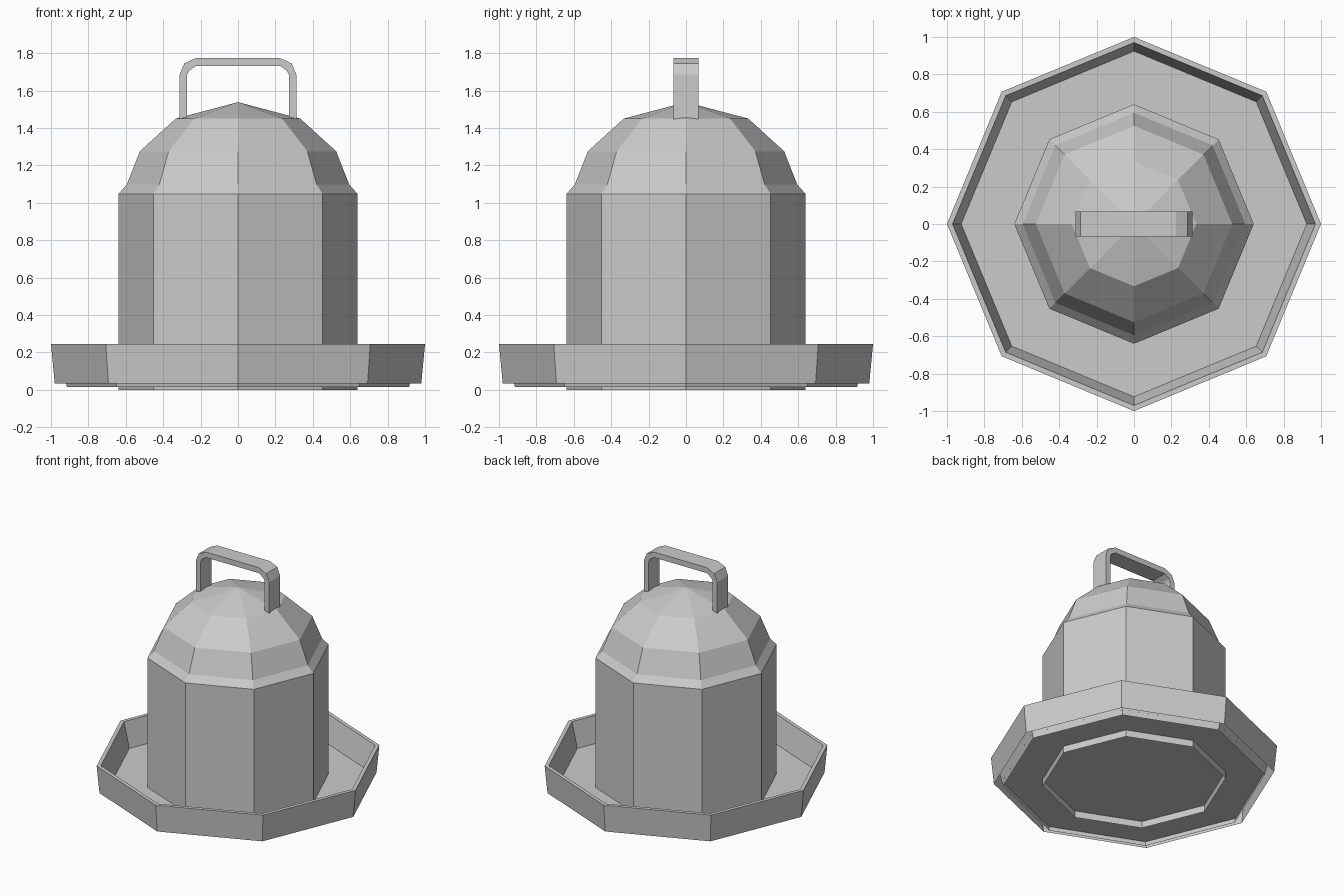
import bpy, bmesh, math

if "Cube" in bpy.data.objects:
    bpy.data.objects.remove(bpy.data.objects["Cube"])

SIDES = 8


def make_object(name, bm):
    bmesh.ops.remove_doubles(bm, verts=bm.verts, dist=1e-5)
    mesh = bpy.data.meshes.new(name)
    bm.to_mesh(mesh)
    bm.free()
    obj = bpy.data.objects.new(name, mesh)
    bpy.context.collection.objects.link(obj)
    return obj


def lathe(name, profile):
    """Spin an (r, z) profile into an octagonal sheet; r = 0 closes to a point."""
    bm = bmesh.new()
    rings = []
    for r, z in profile:
        if r == 0:
            rings.append([bm.verts.new((0, 0, z))] * SIDES)
        else:
            angles = [2 * math.pi * i / SIDES for i in range(SIDES)]
            rings.append([bm.verts.new((r * math.cos(a), r * math.sin(a), z)) for a in angles])
    for lo, hi in zip(rings, rings[1:]):
        for i in range(SIDES):
            j = (i + 1) % SIDES
            quad = [lo[i], lo[j], hi[j], hi[i]]
            bm.faces.new(list(dict.fromkeys(quad)))
    return make_object(name, bm)


# Feed container with domed lid, open underneath
lathe("container", [(0.64, 0), (0.64, 1.047)])
lathe("domed_lid", [(0.64, 1.047), (0.595, 1.097), (0.525, 1.275), (0.333, 1.45), (0, 1.538)])

# Tray wall: outer face, rim and sloping inner face that hangs below the floor
lathe("tray_wall", [(0.98, 0.035), (1.0, 0.245), (0.97, 0.245), (0.915, 0.015)])
# Thin tray floor
lathe("tray_floor", [(0.924, 0.052), (0, 0.052)])

# Carrying handle: half profiles mirrored in x, extruded along y
outer = [(0.312, 1.447), (0.312, 1.685), (0.287, 1.745), (0.225, 1.774)]
inner = [(0.272, 1.447), (0.272, 1.685), (0.262, 1.705), (0.225, 1.732)]


def mirrored(points):
    return points + [(-x, z) for x, z in reversed(points)]


bm = bmesh.new()
W = 0.067
loops = [[bm.verts.new((x, y, z)) for x, z in mirrored(p)]
         for p, y in ((outer, -W), (outer, W), (inner, W), (inner, -W))]
for k in range(4):
    a, b = loops[k], loops[(k + 1) % 4]
    for i in range(len(a) - 1):
        bm.faces.new((a[i], a[i + 1], b[i + 1], b[i]))
for end in (0, -1):
    bm.faces.new([loop[end] for loop in loops])
bmesh.ops.recalc_face_normals(bm, faces=bm.faces)
make_object("handle", bm)
